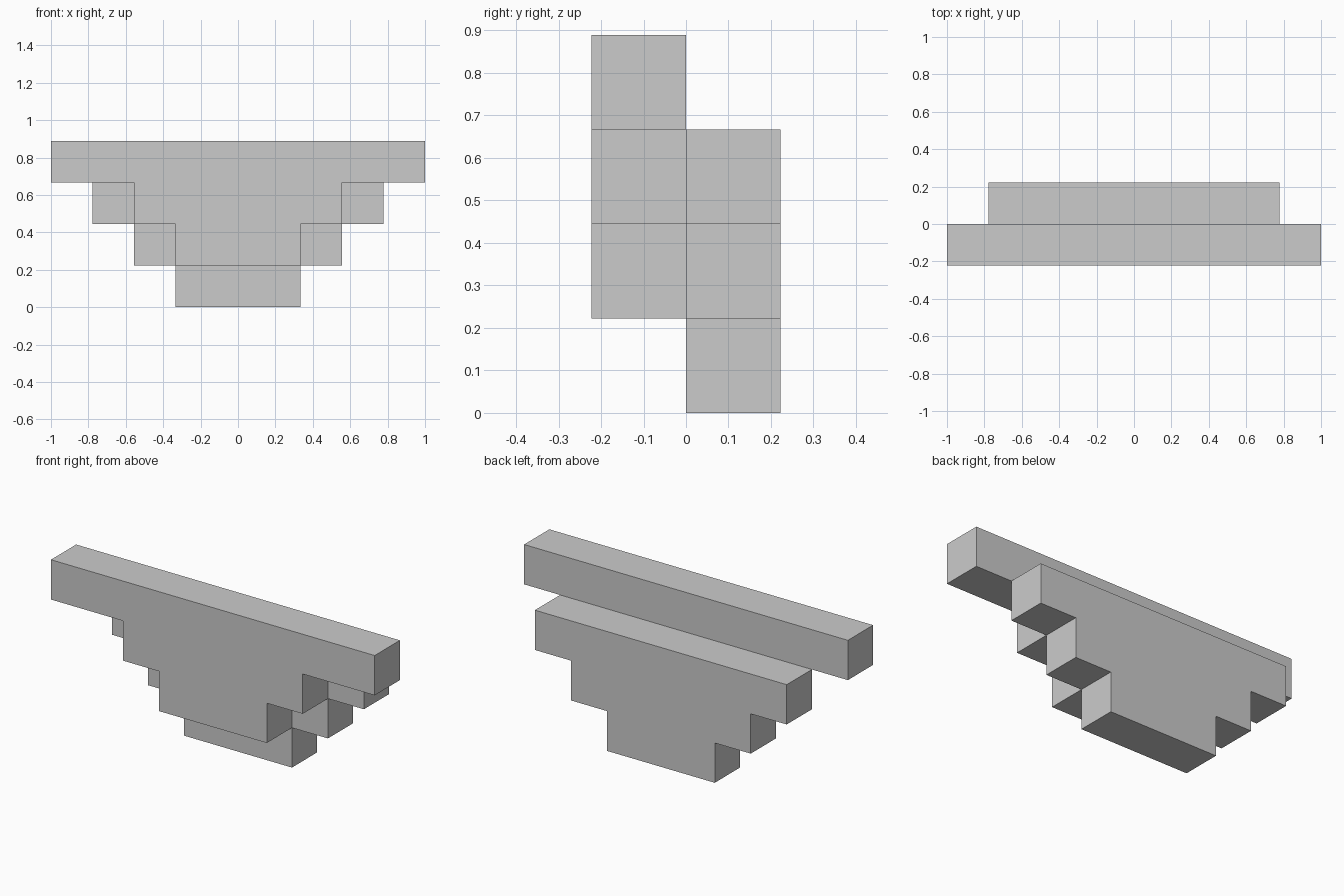
import bpy
import bmesh

if "Cube" in bpy.data.objects:
    bpy.data.objects.remove(bpy.data.objects["Cube"], do_unlink=True)

U = 2 / 9  # step size: height, depth and module of every course

# Single plain grey
grey = bpy.data.materials.new("light_grey")
grey.use_nodes = True
colour = (0.6, 0.6, 0.6, 1)
grey.diffuse_color = colour
grey.node_tree.nodes["Principled BSDF"].inputs["Base Color"].default_value = colour


def stepped_slab(name, half_widths, bottom, y_front):
    """Extrude a symmetrical stepped profile; half widths run bottom to top."""
    right = []
    for i, half in enumerate(half_widths):
        z = (bottom + i) * U
        right += [(half * U, z), (half * U, z + U)]
    profile = right + [(-x, z) for x, z in reversed(right)]

    bm = bmesh.new()
    face = bm.faces.new([bm.verts.new((x, y_front, z)) for x, z in profile])
    result = bmesh.ops.extrude_face_region(bm, geom=[face], use_keep_orig=True)
    verts = [g for g in result["geom"] if isinstance(g, bmesh.types.BMVert)]
    bmesh.ops.translate(bm, vec=(0, U, 0), verts=verts)
    bmesh.ops.recalc_face_normals(bm, faces=bm.faces)

    mesh = bpy.data.meshes.new(name)
    bm.to_mesh(mesh)
    bm.free()
    mesh.materials.append(grey)
    obj = bpy.data.objects.new(name, mesh)
    bpy.context.collection.objects.link(obj)
    return obj


# Front layer carries the long top beam; back layer sits one step lower
stepped_slab("front_stepped_slab", (1.5, 2.5, 4.5), 1, -U)
stepped_slab("back_stepped_slab", (1.5, 2.5, 3.5), 0, 0)
